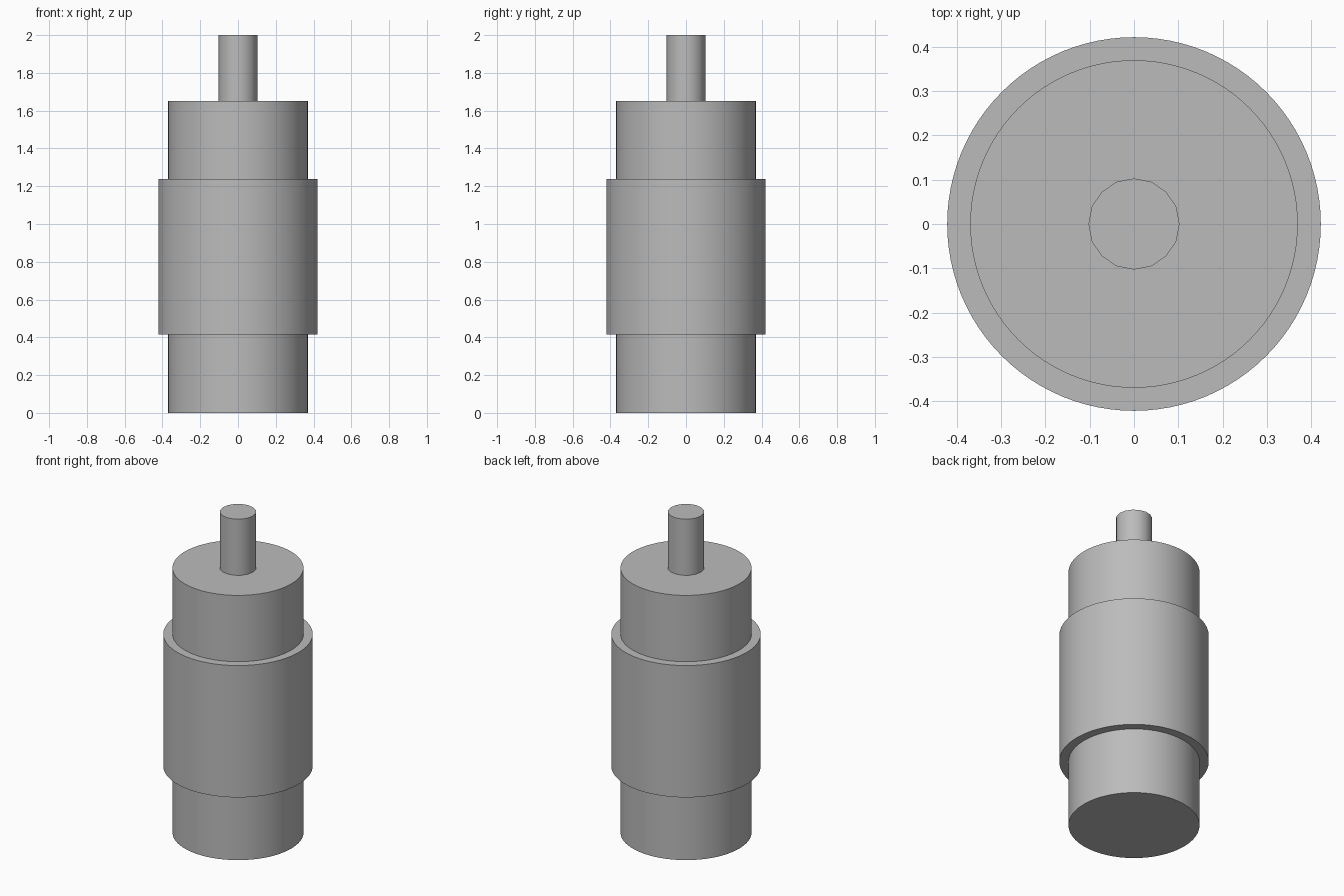
import bpy
import math

cube = bpy.data.objects.get("Cube")
if cube:
    bpy.data.objects.remove(cube, do_unlink=True)

# Single grey metal finish
grey = bpy.data.materials.new("grey_metal")
grey.use_nodes = True
colour = (0.5, 0.5, 0.5, 1.0)
grey.diffuse_color = colour
grey.node_tree.nodes["Principled BSDF"].inputs["Base Color"].default_value = colour


def cylinder(name, radius, bottom, top, sides):
    """Upright capped cylinder with smooth walls and sharp rims."""
    bpy.ops.mesh.primitive_cylinder_add(
        vertices=sides, radius=radius, depth=top - bottom,
        location=(0, 0, (bottom + top) / 2))
    part = bpy.context.object
    part.name = name
    part.data.materials.append(grey)
    bpy.ops.object.shade_smooth_by_angle(angle=math.radians(35))
    return part


# Stepped body: lower barrel, wider sleeve, upper barrel
cylinder("lower_barrel", 0.37, 0, 0.415, 96)
cylinder("middle_sleeve", 0.422, 0.415, 1.237, 96)
cylinder("upper_barrel", 0.37, 1.237, 1.65, 96)

# Slim pin on top
cylinder("top_pin", 0.103, 1.65, 2.0, 16)
